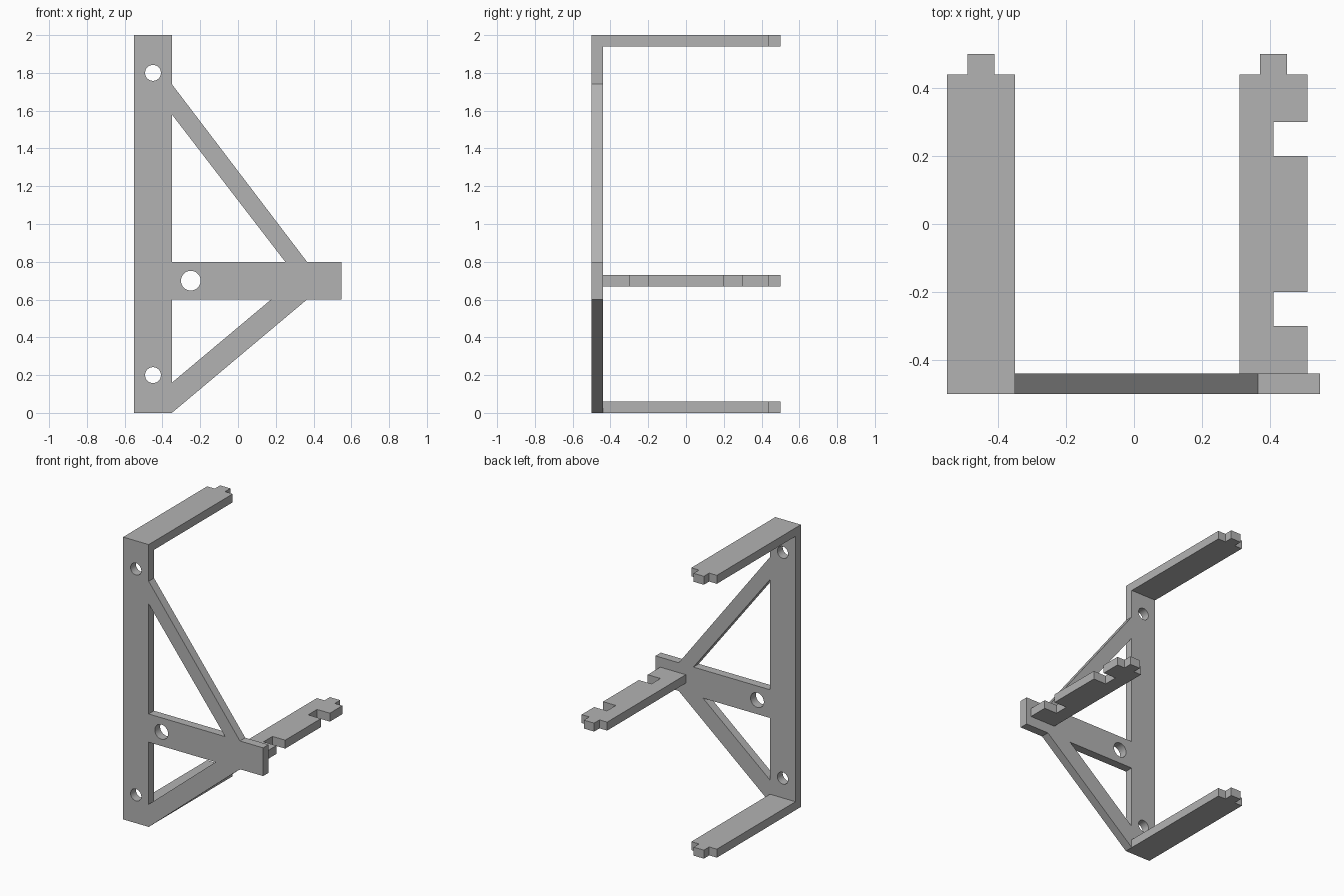
import bpy, bmesh
from math import sin, cos, pi
from mathutils import Matrix

if "Cube" in bpy.data.objects:
    bpy.data.objects.remove(bpy.data.objects["Cube"], do_unlink=True)

THICK = 0.06

grey = bpy.data.materials.new("plain grey")
grey.use_nodes = True
grey.diffuse_color = (0.45, 0.45, 0.45, 1)
grey.node_tree.nodes["Principled BSDF"].inputs["Base Color"].default_value = (0.45, 0.45, 0.45, 1)


def circle(cx, cy, r, n=48):
    return [(cx + r * cos(2 * pi * i / n), cy + r * sin(2 * pi * i / n)) for i in range(n)]


def sheet(name, loops, matrix):
    """Flat sheet cut from an outline and its holes, centred on its thickness."""
    curve = bpy.data.curves.new(name + " outline", 'CURVE')
    curve.dimensions = '2D'
    curve.fill_mode = 'BOTH'
    curve.extrude = THICK / 2
    for pts in loops:
        spline = curve.splines.new('POLY')
        spline.points.add(len(pts) - 1)
        for p, (x, y) in zip(spline.points, pts):
            p.co = (x, y, 0, 1)
        spline.use_cyclic_u = True
    temp = bpy.data.objects.new(name + " outline", curve)
    bpy.context.collection.objects.link(temp)
    bpy.context.view_layer.update()
    graph = bpy.context.evaluated_depsgraph_get()
    mesh = bpy.data.meshes.new_from_object(temp.evaluated_get(graph))
    bpy.data.objects.remove(temp, do_unlink=True)

    # Weld caps to walls and bake the placement
    bm = bmesh.new()
    bm.from_mesh(mesh)
    bmesh.ops.remove_doubles(bm, verts=bm.verts, dist=0.0005)
    bmesh.ops.transform(bm, matrix=matrix, verts=bm.verts)
    bmesh.ops.recalc_face_normals(bm, faces=bm.faces)
    for f in bm.faces:
        f.smooth = False
        f.material_index = 0
    bm.to_mesh(mesh)
    bm.free()
    mesh.name = name
    mesh.materials.clear()
    mesh.materials.append(grey)
    obj = bpy.data.objects.new(name, mesh)
    bpy.context.collection.objects.link(obj)
    return obj


# Front frame: post, crossbar and two braces, with triangular windows and bolt holes
frame = [(-.55, 0), (-.35, 0), (.365, .6), (.547, .6), (.547, .8), (.365, .8),
         (-.35, 1.74), (-.35, 2), (-.55, 2)]
upper_window = [(-.35, .8), (.25, .8), (-.35, 1.58)]
lower_window = [(-.35, .16), (.175, .6), (-.35, .6)]
holes = [circle(-.45, .2, .042), circle(-.45, 1.8, .042), circle(-.25, .7, .052)]
upright = Matrix.Translation((0, -.47, 0)) @ Matrix.Rotation(pi / 2, 4, 'X')
sheet("front_frame", [frame, upper_window, lower_window] + holes, upright)


# Arms running back, each ending in a centred tab
def arm(name, x, z, notches=()):
    right = [(x + .1, -.44)]
    for a, b in notches:
        right += [(x + .1, a), (x, a), (x, b), (x + .1, b)]
    tab = [(x + .1, .44), (x + .04, .44), (x + .04, .5),
           (x - .04, .5), (x - .04, .44), (x - .1, .44)]
    sheet(name, [[(x - .1, -.44)] + right + tab], Matrix.Translation((0, 0, z)))


arm("top_arm", -.45, 1.97)
arm("bottom_arm", -.45, .03)
arm("middle_arm", .41, .7, [(-.3, -.2), (.2, .3)])
